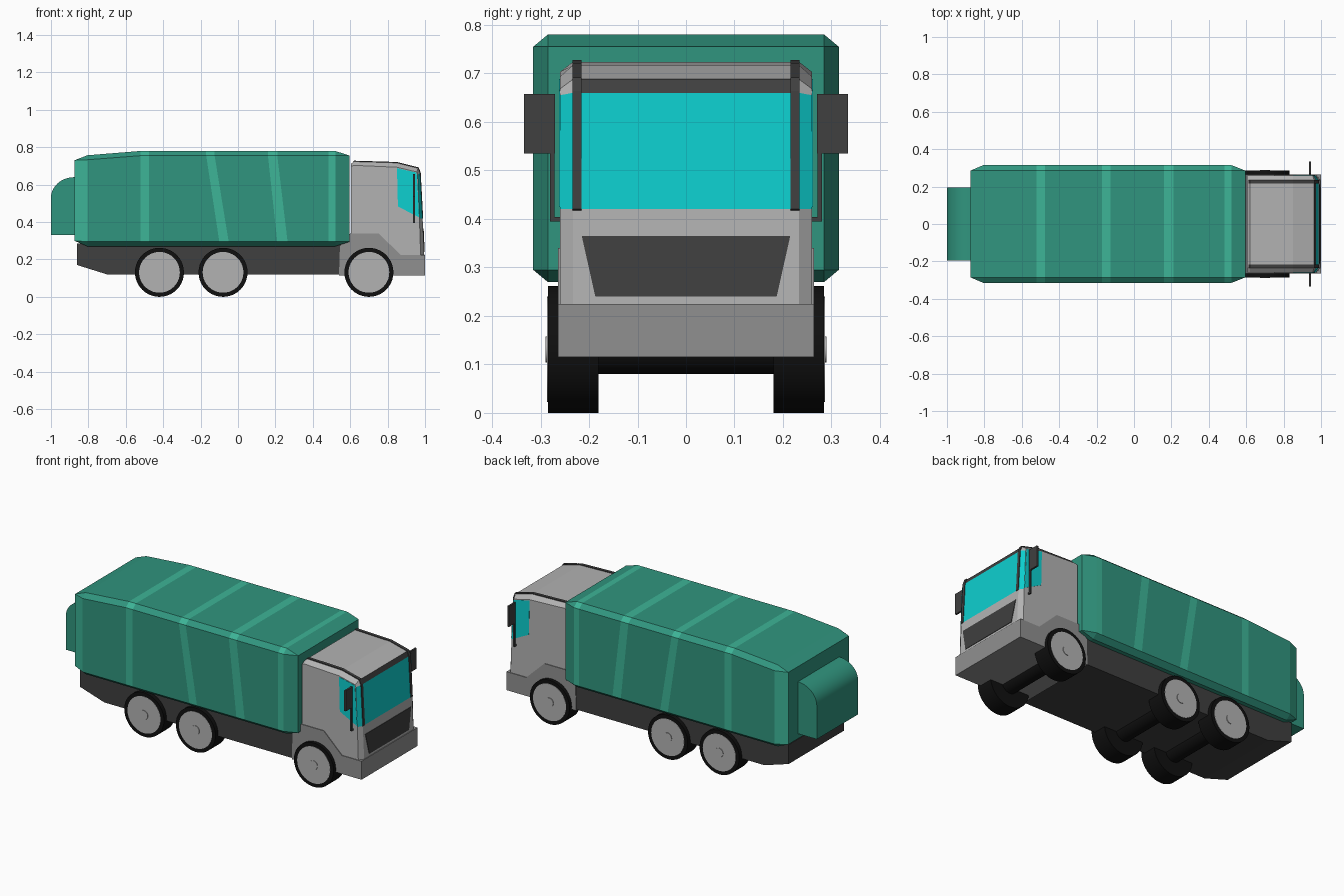
import bpy, bmesh, math

if "Cube" in bpy.data.objects:
    bpy.data.objects.remove(bpy.data.objects["Cube"])


def material(name, r, g, b):
    m = bpy.data.materials.new(name)
    m.diffuse_color = (r, g, b, 1)
    m.use_nodes = True
    m.node_tree.nodes["Principled BSDF"].inputs["Base Color"].default_value = m.diffuse_color
    return m


GREEN = material("green", 0.03, 0.30, 0.21)
LIGHT = material("light_green", 0.047, 0.46, 0.31)
GLASS = material("glass", 0.004, 0.63, 0.63)
DARK = material("dark_grey", 0.05, 0.05, 0.05)
BLACK = material("rubber", 0.005, 0.005, 0.005)
GREY = material("cab_grey", 0.45, 0.45, 0.45)
MID = material("mid_grey", 0.28, 0.28, 0.28)


def loft(name, rings, mats, pick=lambda seg, side: 0):
    """Skin a list of equal-length rings and cap both ends."""
    bm = bmesh.new()
    vs = [[bm.verts.new(p) for p in ring] for ring in rings]
    n = len(rings[0])
    for i in range(len(rings) - 1):
        for j in range(n):
            k = (j + 1) % n
            f = bm.faces.new((vs[i][j], vs[i][k], vs[i + 1][k], vs[i + 1][j]))
            f.material_index = pick(i, j)
    bm.faces.new(vs[0])
    bm.faces.new(vs[-1])
    bmesh.ops.remove_doubles(bm, verts=bm.verts, dist=1e-4)
    bmesh.ops.recalc_face_normals(bm, faces=bm.faces)
    mesh = bpy.data.meshes.new(name)
    bm.to_mesh(mesh)
    bm.free()
    for m in mats:
        mesh.materials.append(m)
    ob = bpy.data.objects.new(name, mesh)
    bpy.context.collection.objects.link(ob)
    return ob


def prism(name, profile, y0, y1, mat):
    """Extrude an x-z profile from y0 to y1."""
    return loft(name, [[(x, y, z) for x, z in profile] for y in (y0, y1)], [mat])


def box(name, x0, x1, y0, y1, z0, z1, mat):
    return prism(name, [(x0, z0), (x1, z0), (x1, z1), (x0, z1)], y0, y1, mat)


def smooth(ob):
    bpy.ops.object.select_all(action='DESELECT')
    ob.select_set(True)
    bpy.context.view_layer.objects.active = ob
    bpy.ops.object.shade_smooth_by_angle(angle=math.radians(35))


def disc(name, x, y0, y1, r, mat, sides=40):
    """Cylinder along y at axle height."""
    bpy.ops.mesh.primitive_cylinder_add(vertices=sides, radius=r, depth=abs(y1 - y0),
                                        location=(x, (y0 + y1) / 2, 0.131),
                                        rotation=(math.pi / 2, 0, 0))
    ob = bpy.context.object
    ob.name = name
    ob.data.materials.append(mat)
    smooth(ob)


# Refuse container: chamfered loft along x with slanted light bands
def section(xb, xt, outer=0.315, low=0.295, shoulder=0.755, top=0.78, bottom=0.27):
    half = [(xb, 0.285, bottom), (xb, outer, low), (xt, outer, shoulder), (xt, 0.285, top)]
    return half + [(x, -y, z) for x, y, z in reversed(half)]


stations = [
    section(-0.875, -0.875, 0.285, 0.30, 0.73, 0.73, 0.30),
    section(-0.805, -0.805, shoulder=0.733, top=0.757),
    section(-0.52, -0.52), section(-0.475, -0.475),
    section(-0.10, -0.17), section(-0.05, -0.125),
    section(0.21, 0.16), section(0.265, 0.21),
    section(0.485, 0.485), section(0.52, 0.52),
    section(0.597, 0.597, 0.285, 0.295, 0.755, 0.755, 0.295),
]


def band(seg, side):
    if seg == 0:
        return int(side in (1, 5))
    return int(seg in (2, 4, 6, 8) and 1 <= side <= 5)


loft("container", stations, [GREEN, LIGHT], band)

# Rounded hopper on the tail
arc = [(-0.875 - 0.125 * math.cos(a), 0.53 + 0.11 * math.sin(a))
       for a in [math.pi / 2 * i / 10 for i in range(11)]]
smooth(prism("rear_hopper", [(-0.86, 0.33), (-1.0, 0.33)] + arc + [(-0.86, 0.64)],
             -0.195, 0.195, GREEN))

# Chassis
prism("chassis", [(-0.86, 0.285), (-0.86, 0.17), (-0.70, 0.12), (0.56, 0.12), (0.56, 0.285)],
      -0.26, 0.26, DARK)

# Cab shell: full profile in the middle, inset profile on the sides
mid = [(0.605, 0.2), (0.605, 0.712), (0.62, 0.724), (0.85, 0.717),
       (0.963, 0.688), (0.974, 0.66), (0.987, 0.42), (0.997, 0.2)]
edge = [(0.605, 0.2), (0.605, 0.698), (0.62, 0.703), (0.85, 0.693),
        (0.955, 0.668), (0.96, 0.655), (0.97, 0.42), (0.977, 0.2)]
rings = [[(x, y, z) for x, z in prof]
         for y, prof in ((-0.26, edge), (-0.233, mid), (0.233, mid), (0.26, edge))]
loft("cab", rings, [GREY, GLASS, DARK],
     lambda seg, side: 1 if side == 5 else (2 if side == 4 and seg == 1 else 0))

# Bumper and wheel-arch skirt
prism("bumper_and_fenders", [(0.54, 0.12), (0.545, 0.27), (0.60, 0.34), (0.75, 0.34),
                             (0.87, 0.225), (1.0, 0.225), (1.0, 0.115), (0.54, 0.115)],
      -0.264, 0.264, MID)

# Front grille: trapezoid following the sloped nose
grille = [(0.24, -0.187), (0.24, 0.187), (0.365, 0.215), (0.365, -0.215)]
nose = lambda z: 0.987 + 0.010 * (0.42 - z) / 0.22
loft("grille", [[(nose(z) + d, y, z) for z, y in grille] for d in (-0.01, 0.003)], [DARK])

# Parts repeated on both sides
for s, side in ((-1, "right"), (1, "left")):
    prism(side + "_window", [(0.85, 0.688), (0.955, 0.664), (0.969, 0.425), (0.855, 0.483)],
          s * 0.25, s * 0.2615, GLASS)
    # Windscreen pillar continuing over the roof
    path = mid[2:7]
    outer = [(x + (0.003 if i > 1 else 0), z + (0.004 if i < 4 else 0))
             for i, (x, z) in enumerate(path)]
    prism(side + "_pillar", outer + [(x - 0.01, z - 0.01) for x, z in reversed(path)],
          s * 0.216, s * 0.234, DARK)
    # Mirror with its arm
    box(side + "_mirror", 0.935, 0.946, s * 0.27, s * 0.334, 0.535, 0.658, DARK)
    box(side + "_mirror_arm", 0.936, 0.945, s * 0.271, s * 0.28, 0.395, 0.57, DARK)
    box(side + "_mirror_bracket", 0.936, 0.945, s * 0.25, s * 0.28, 0.395, 0.404, DARK)
    # Wheels
    for i, x in enumerate((-0.42, -0.08, 0.70)):
        disc(f"{side}_tyre_{i + 1}", x, s * 0.18, s * 0.285, 0.131, BLACK)
        disc(f"{side}_rim_{i + 1}", x, s * 0.25, s * 0.2865, 0.109, GREY)
        disc(f"{side}_hub_{i + 1}", x, s * 0.27, s * 0.29, 0.027, GREY, 20)

# Axles
for i, x in enumerate((-0.42, -0.08, 0.70)):
    disc(f"axle_{i + 1}", x, -0.2, 0.2, 0.051, BLACK, 24)
